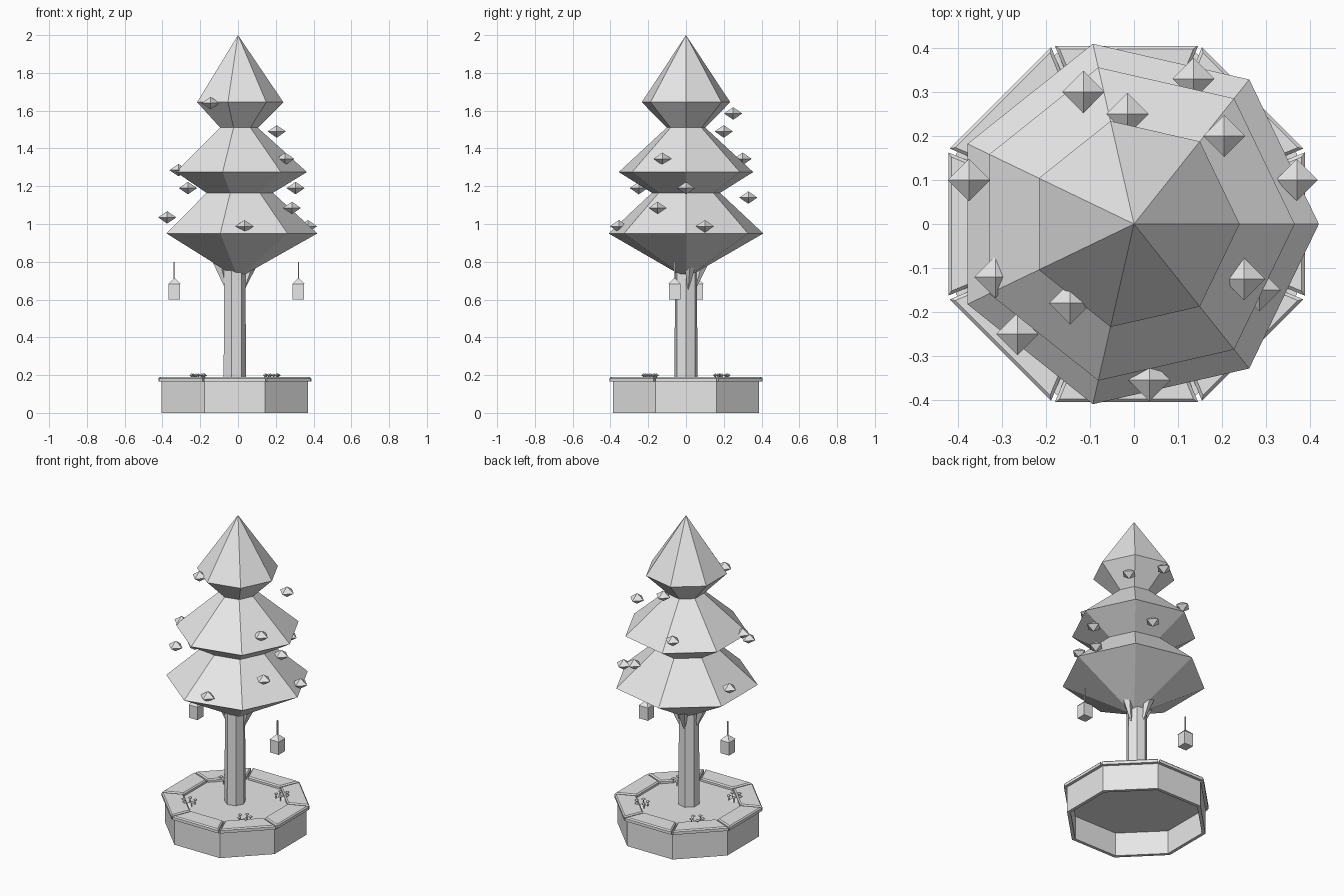
import bpy, bmesh, math
from mathutils import Matrix, Vector

if "Cube" in bpy.data.objects:
    bpy.data.objects.remove(bpy.data.objects["Cube"])

grey = bpy.data.materials.new("plain_grey")
grey.use_nodes = True
colour = (0.8, 0.8, 0.8, 1)
grey.diffuse_color = colour
grey.node_tree.nodes["Principled BSDF"].inputs["Base Color"].default_value = colour

CX = -0.017                  # planter centre
UP = Vector((0, 0, 1))


def finish(name, bm):
    bmesh.ops.recalc_face_normals(bm, faces=bm.faces)
    mesh = bpy.data.meshes.new(name)
    bm.to_mesh(mesh)
    bm.free()
    mesh.materials.append(grey)
    obj = bpy.data.objects.new(name, mesh)
    bpy.context.collection.objects.link(obj)
    return obj


def lathe(bm, profile, sides, x=0, y=0, turn=0, closed=False):
    """Faceted turned shape from (radius, height) points."""
    rings = []
    for r, z in profile:
        if r == 0:
            rings.append([bm.verts.new((x, y, z))] * sides)
        else:
            angles = [turn + math.tau * i / sides for i in range(sides)]
            rings.append([bm.verts.new((x + r * math.cos(a), y + r * math.sin(a), z))
                          for a in angles])
    pairs = list(zip(rings, rings[1:]))
    if closed:
        pairs.append((rings[-1], rings[0]))
    for low, high in pairs:
        for i in range(sides):
            j = (i + 1) % sides
            bm.faces.new(dict.fromkeys([low[i], low[j], high[j], high[i]]))
    if not closed:
        for ring in (rings[0], rings[-1]):
            if ring[0] is not ring[1]:
                bm.faces.new(ring)


def turned(name, *args, **kw):
    bm = bmesh.new()
    lathe(bm, *args, **kw)
    return finish(name, bm)


# Foliage: three stacked tiers
turned("foliage", [(0.03, 0.73), (0.42, 0.95), (0.185, 1.165), (0.365, 1.275),
                   (0.105, 1.51), (0.24, 1.645), (0, 2)], 7)

# Trunk and short branches flaring into the foliage
turned("trunk", [(0.062, 0.16), (0.06, 0.8)], 7, x=-0.02)
for i, angle in enumerate((0.25, 1.8, 3.3)):
    out = Vector((math.cos(angle), math.sin(angle), 0))
    base = Vector((-0.015, 0, 0.64)) + out * 0.045
    axis = (out * 0.045 + UP * 0.16)
    bm = bmesh.new()
    lathe(bm, [(0, 0), (0.035, axis.length)], 5)
    bm.transform(Matrix.Translation(base) @ UP.rotation_difference(axis).to_matrix().to_4x4())
    finish(f"branch_{i + 1}", bm)

# Planter: open-bottomed octagonal wall and soil
EIGHTH = math.pi / 8
CORNER = 1 / math.cos(EIGHTH)
turned("planter_wall", [(0.387 * CORNER, 0), (0.387 * CORNER, 0.168),
                        (0.367 * CORNER, 0.168), (0.367 * CORNER, 0)],
       8, x=CX, turn=EIGHTH, closed=True)
turned("soil", [(0.37 * CORNER, 0.15), (0.37 * CORNER, 0.17)], 8, x=CX, turn=EIGHTH)

# Planter rim: mitred slabs with narrow gaps at the corners
for i in range(8):
    bm = bmesh.new()
    outline = []
    for apothem, side in ((0.285, -1), (0.405, -1), (0.405, 1), (0.285, 1)):
        half = apothem * math.tan(EIGHTH) - 0.005
        outline.append((apothem, side * half))
    low = [bm.verts.new((a, b, 0.165)) for a, b in outline]
    high = [bm.verts.new((a, b, 0.19)) for a, b in outline]
    bm.faces.new(low)
    top = bm.faces.new(high)
    for j in range(4):
        k = (j + 1) % 4
        bm.faces.new((low[j], low[k], high[k], high[j]))
    bmesh.ops.bevel(bm, geom=list(top.edges), offset=0.007, segments=1, affect='EDGES')
    bm.transform(Matrix.Translation((CX, 0, 0)) @ Matrix.Rotation(i * math.pi / 4, 4, 'Z'))
    finish(f"rim_slab_{i + 1}", bm)

# Flower clumps: small buds on stems around a low leaf tuft
for i, (sx, sy) in enumerate(((1, 1), (-1, 1), (-1, -1), (1, -1))):
    x, y = CX + sx * 0.195, sy * 0.19
    bm = bmesh.new()
    lathe(bm, [(0.035, 0.17), (0.02, 0.178), (0, 0.182)], 5, x, y, turn=i)
    for k in range(5):
        a = math.tau * k / 5 + i
        bx, by = x + 0.035 * math.cos(a), y + 0.035 * math.sin(a)
        lathe(bm, [(0.003, 0.168), (0.003, 0.197)], 4, bx, by)
        lathe(bm, [(0, 0.19), (0.014, 0.199), (0, 0.209)], 5, bx, by)
    finish(f"flower_clump_{i + 1}", bm)

# Baubles: flattened diamonds around the tree
baubles = [(-0.145, -0.18, 1.64), (-0.015, 0.25, 1.585), (0.205, 0.2, 1.49),
           (0.25, -0.125, 1.345), (-0.115, 0.3, 1.345), (-0.315, -0.12, 1.285),
           (-0.265, -0.25, 1.19), (0.305, 0, 1.19), (0.285, -0.15, 1.085),
           (0.135, 0.33, 1.14), (-0.375, 0.1, 1.035), (0.035, -0.355, 0.988),
           (0.37, 0.1, 0.988)]
for i, (x, y, z) in enumerate(baubles):
    turned(f"bauble_{i + 1}", [(0, z - 0.033), (0.048, z), (0, z + 0.033)], 4, x, y)

# Hanging lanterns: box, pyramid roof and thin cord
for name, x, y in (("left", 0.32, -0.06), ("right", -0.337, 0.06)):
    quarter = math.pi / 4
    turned(f"{name}_lantern_box", [(0.043, 0.6), (0.043, 0.685)], 4, x, y, turn=quarter)
    turned(f"{name}_lantern_roof", [(0.046, 0.683), (0, 0.715)], 4, x, y, turn=quarter)
    turned(f"{name}_lantern_cord", [(0.005, 0.7), (0.005, 0.8)], 4, x, y, turn=quarter)
